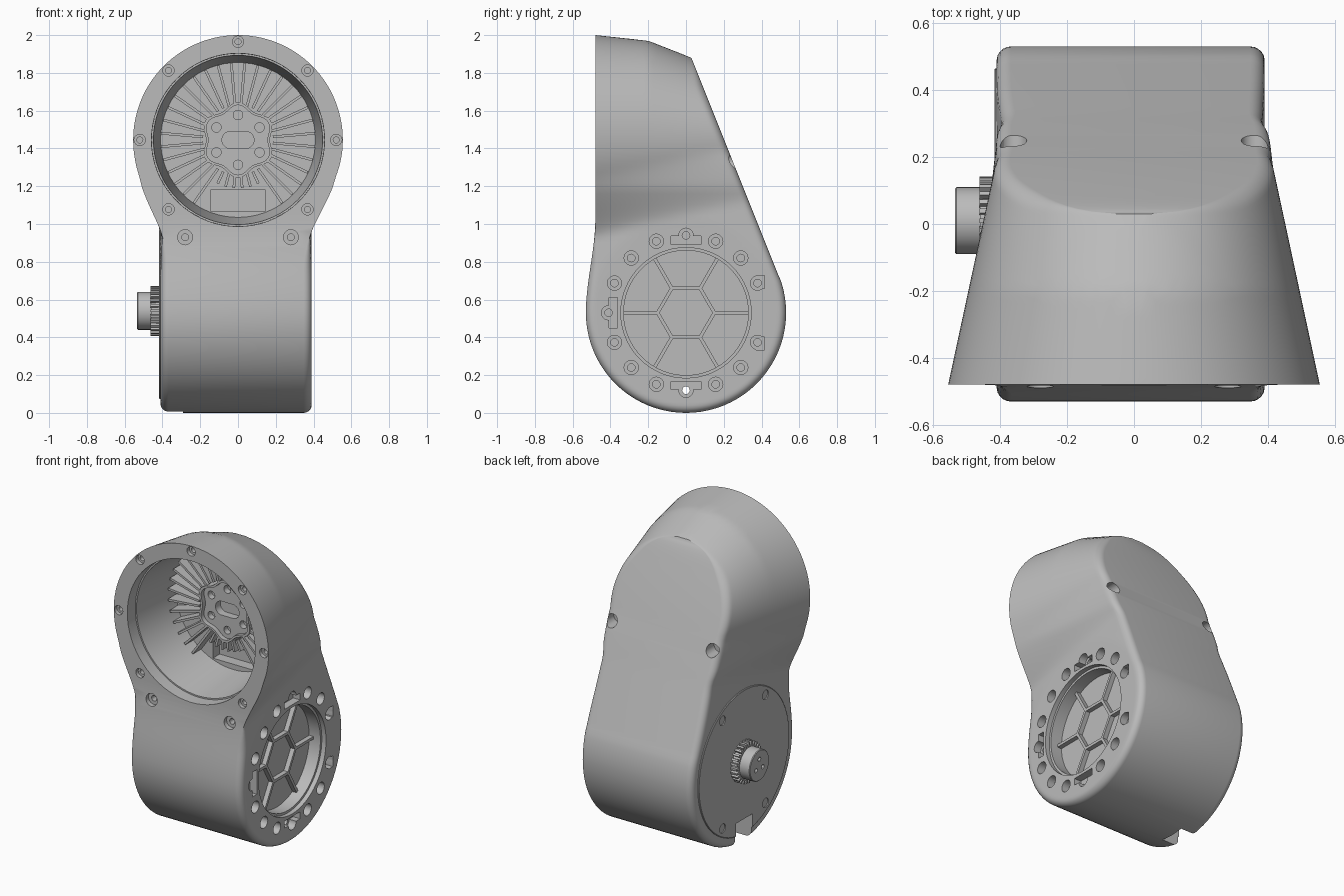
import bpy, bmesh, math
from math import sin, cos, pi, sqrt, hypot, radians
from mathutils import Matrix, Vector

if "Cube" in bpy.data.objects:
    bpy.data.objects.remove(bpy.data.objects["Cube"])

GREY = bpy.data.materials.new("plain_grey")
GREY.use_nodes = True
GREY.diffuse_color = (0.5, 0.5, 0.5, 1)
GREY.node_tree.nodes["Principled BSDF"].inputs["Base Color"].default_value = (0.5, 0.5, 0.5, 1)

AXLE_Z, DRUM_R, BOWL_Z = 0.53, 0.53, 1.445


def finish(bm, name):
    bmesh.ops.remove_doubles(bm, verts=bm.verts, dist=1e-5)
    bmesh.ops.recalc_face_normals(bm, faces=bm.faces)
    mesh = bpy.data.meshes.new(name)
    bm.to_mesh(mesh)
    bm.free()
    mesh.materials.append(GREY)
    obj = bpy.data.objects.new(name, mesh)
    bpy.context.collection.objects.link(obj)
    return obj


def activate(obj):
    bpy.ops.object.select_all(action='DESELECT')
    obj.select_set(True)
    bpy.context.view_layer.objects.active = obj


def smooth(obj, angle=30):
    activate(obj)
    bpy.ops.object.shade_smooth_by_angle(angle=radians(angle))


def cut(obj, bm):
    cutter = finish(bm, "cutter")
    cutter.hide_render = True
    mod = obj.modifiers.new("cut", 'BOOLEAN')
    mod.operation, mod.solver, mod.object = 'DIFFERENCE', 'EXACT', cutter
    activate(obj)
    bpy.ops.object.modifier_apply(modifier=mod.name)
    bpy.data.objects.remove(cutter)


def skin(bm, rings):
    """Join closed rings of points with quads."""
    rows = [[bm.verts.new(p) for p in ring] for ring in rings]
    n = len(rows[0])
    for a, b in zip(rows, rows[1:]):
        for i in range(n):
            j = (i + 1) % n
            bm.faces.new((a[i], a[j], b[j], b[i]))
    return rows


def loft(bm, rings):
    rows = skin(bm, rings)
    bm.faces.new(rows[0])
    bm.faces.new(rows[-1])


def lathe(bm, axis, u, z, profile, seg=24):
    """Turn (radius, position) pairs about an X or Y axis through (u, z)."""
    def point(r, h, a):
        p, q = u + r * cos(a), z + r * sin(a)
        return (h, p, q) if axis == 'X' else (p, h, q)
    loft(bm, [[point(r, h, 2 * pi * i / seg) for i in range(seg)] for r, h in profile])


def box(bm, centre, size, turn=Matrix()):
    m = Matrix.Translation(Vector(centre)) @ turn @ Matrix.Diagonal((*size, 1))
    bmesh.ops.create_cube(bm, size=1, matrix=m)


def cable_notch(bm):
    box(bm, (-0.4, 0, 0.06), (0.22, 0.17, 0.2))


def mix(a, b, t):
    return a + (b - a) * min(1, max(0, t))


def ease(t):
    t = min(1, max(0, t))
    return t * t * (3 - 2 * t)


# --- Housing: drum below, tapered bell above, flat sloping back ---
def front_y(z):
    if z < AXLE_Z:
        return -sqrt(max(0, DRUM_R ** 2 - (z - AXLE_Z) ** 2))
    return -DRUM_R + 0.05 * ease((z - AXLE_Z) / 0.5)


def back_y(z):
    if z < 0.727:
        return sqrt(max(0, DRUM_R ** 2 - (z - AXLE_Z) ** 2))
    if z < 1.88:
        return 0.49 - 0.4 * (z - 0.727)
    return mix(0.03, -0.2, (z - 1.88) / 0.09) if z < 1.97 else mix(-0.2, -0.48, (z - 1.97) / 0.03)


def top_z(y):
    return mix(2.0, 1.97, (y + 0.48) / 0.28) if y < -0.2 else 1.97 - 0.39 * (y + 0.2)


def half_width(y, z):
    r = 0.555 - 0.215 * (y + 0.48)
    tall = top_z(y) - BOWL_Z if z > BOWL_Z else r
    w = r * sqrt(max(0, 1 - ((z - BOWL_Z) / tall) ** 2))
    if z < BOWL_Z:
        # the neck melts the bell into the drum
        drum = 0.4 - 0.07 * max(0, hypot(y, z - AXLE_Z) - 0.5)
        k = 0.01 + 0.2 * min(1, (BOWL_Z - z) / 0.25)
        blend = max(0, k - abs(w - drum))
        w = max(w, drum) + blend * blend / (4 * k) * ease((BOWL_Z - z) / 0.1)
    # rounded rims
    back_r = 0.04 * min(1, max(0, (1.88 - z) / 0.15))
    front_r = 0.04 * (1 - ease((z - 0.75) / 0.25))
    if z < AXLE_Z:
        edges = [(DRUM_R - hypot(y, z - AXLE_Z), back_r)]
    else:
        edges = [(y - front_y(z), front_r), (back_y(z) - y, back_r)]
    for d, rad in edges:
        if d < rad:
            w -= rad - sqrt(max(0, rad ** 2 - (rad - max(0, d)) ** 2))
    return max(0, w)


levels = [AXLE_Z * (1 - cos(pi / 2 * i / 20)) for i in range(20)]
levels += [mix(AXLE_Z, BOWL_Z, i / 32) for i in range(32)]
levels += [BOWL_Z + 0.555 * sin(pi / 2 * i / 28) for i in range(29)]
N = 40
rings = []
for z in levels:
    ys = [mix(front_y(z), back_y(z), (1 - cos(pi * i / N)) / 2) for i in range(N + 1)]
    shift = -0.01 * (1 - ease((z - 0.9) / 0.5))
    side = [(half_width(y, z), y) for y in ys]
    rings.append([(shift + w, y, z) for w, y in side] + [(shift - w, y, z) for w, y in reversed(side)])
bm = bmesh.new()
skin(bm, rings)
bmesh.ops.remove_doubles(bm, verts=bm.verts, dist=1e-4)
bmesh.ops.dissolve_degenerate(bm, edges=bm.edges, dist=1e-5)
housing = finish(bm, "housing")

# --- Bowl, drum recess and screw holes ---
bm = bmesh.new()
lathe(bm, 'Y', 0, BOWL_Z, [(0.46, -0.6), (0.457, -0.4), (0.448, -0.4), (0.41, -0.05)], 72)
lathe(bm, 'X', 0, AXLE_Z, [(0.345, 0.5), (0.345, 0.36), (0.33, 0.36), (0.33, 0.28)], 64)
flange = [(0.52 * cos(pi / 4 * i), BOWL_Z + 0.52 * sin(pi / 4 * i)) for i in range(8) if i != 6]
for x, z in flange:
    lathe(bm, 'Y', x, z, [(0.03, -0.6), (0.03, -0.455), (0.016, -0.455), (0.016, -0.4)], 16)
for s in (-1, 1):
    lathe(bm, 'Y', s * 0.28, 0.93, [(0.04, -0.6), (0.04, -0.46), (0.018, -0.46), (0.018, -0.38)], 20)
    lathe(bm, 'Y', s * 0.36, 1.33, [(0.04, 0.17), (0.04, 0.5)], 24)
for i in range(1, 16):
    a = pi / 8 * i
    deep = -0.5 if i == 12 else 0.24
    lathe(bm, 'X', 0.41 * cos(a), AXLE_Z + 0.41 * sin(a),
          [(0.038, 0.5), (0.038, 0.34), (0.02, 0.34), (0.02, deep)], 20)
cut(housing, bm)

# --- Slots round the drum, cable notch and bowl pocket ---
bm = bmesh.new()
for a in (90, 180, 270):
    t = radians(a)
    box(bm, (0.42, 0.385 * cos(t), AXLE_Z + 0.385 * sin(t)), (0.16, 0.045, 0.16), Matrix.Rotation(t, 4, 'X'))
for a in (-22.5, 22.5):
    t = radians(a)
    box(bm, (0.42, 0.425 * cos(t), AXLE_Z + 0.425 * sin(t)), (0.16, 0.045, 0.07))
cable_notch(bm)
box(bm, (0, -0.04, 1.125), (0.29, 0.12, 0.11))
cut(housing, bm)
smooth(housing)

# --- Honeycomb ribs in the drum recess ---
bm = bmesh.new()
HEX = 0.15
for i in range(6):
    t = pi / 3 * i
    turn = Matrix.Rotation(t, 4, 'X')
    box(bm, (0.29, 0.245 * cos(t), AXLE_Z + 0.245 * sin(t)), (0.04, 0.19, 0.018), turn)
    m = t + pi / 6
    r = HEX * cos(pi / 6)
    box(bm, (0.29, r * cos(m), AXLE_Z + r * sin(m)), (0.04, 0.018, HEX), Matrix.Rotation(m, 4, 'X'))
finish(bm, "honeycomb_ribs")

# --- Radial cooling fins in the bowl ---
bm = bmesh.new()
for i in range(36):
    a = 10 * (i + 0.5)
    t = radians(a)
    outer = 0.255 if abs(a - 270) < 30 else 0.408
    mid = (0.185 + outer) / 2
    box(bm, (mid * cos(t), -0.09, BOWL_Z + mid * sin(t)), (outer - 0.185, 0.09, 0.014),
        Matrix.Rotation(-t, 4, 'Y'))
finish(bm, "cooling_fins")


# --- Lobed hub with raised rim, screw holes and centre slot ---
def lobed(scale, y):
    pts = []
    for i in range(72):
        t = 2 * pi * i / 72
        r = scale * (0.185 + 0.016 * cos(6 * (t - pi / 2)))
        pts.append((r * cos(t), y, BOWL_Z + r * sin(t)))
    return pts


bm = bmesh.new()
loft(bm, [lobed(1, -0.04), lobed(1, -0.14), lobed(0.92, -0.14), lobed(0.92, -0.11)])
hub = finish(bm, "bowl_hub")
bm = bmesh.new()
for i in range(6):
    t = pi / 3 * i + pi / 2
    lathe(bm, 'Y', 0.132 * cos(t), BOWL_Z + 0.132 * sin(t), [(0.025, -0.2), (0.025, -0.07)], 20)
slot = []
for i in range(24):
    t = 2 * pi * (i + 0.5) / 24
    slot.append((math.copysign(0.04, cos(t)) + 0.045 * cos(t), BOWL_Z + 0.045 * sin(t)))
loft(bm, [[(x, y, z) for x, z in slot] for y in (-0.2, -0.06)])
cut(hub, bm)
smooth(hub)

# --- Round cover on the connector side ---
bm = bmesh.new()
lathe(bm, 'X', 0, AXLE_Z, [(0.465, -0.38), (0.465, -0.414), (0.461, -0.417)], 72)
cover = finish(bm, "side_cover")
bm = bmesh.new()
for sy in (-1, 1):
    for sz in (-1, 1):
        lathe(bm, 'X', sy * 0.22, AXLE_Z + sz * 0.35, [(0.03, -0.5), (0.03, -0.395)], 20)
cable_notch(bm)
cut(cover, bm)
smooth(cover)

# --- Connector plug with toothed collar ---
bm = bmesh.new()
lathe(bm, 'X', 0.01, 0.54, [(0.118, -0.4), (0.11, -0.46), (0.1, -0.46), (0.1, -0.53), (0.096, -0.534)], 40)
plug = finish(bm, "connector_plug")
bm = bmesh.new()
for i in range(3):
    t = 2 * pi * i / 3 + pi / 2
    lathe(bm, 'X', 0.01 + 0.04 * cos(t), 0.54 + 0.04 * sin(t), [(0.014, -0.6), (0.014, -0.5)], 12)
cut(plug, bm)
smooth(plug)
bm = bmesh.new()
for i in range(28):
    t = 2 * pi * i / 28
    box(bm, (-0.437, 0.01 + 0.117 * cos(t), 0.54 + 0.117 * sin(t)), (0.05, 0.03, 0.013),
        Matrix.Rotation(t, 4, 'X'))
finish(bm, "collar_teeth")
